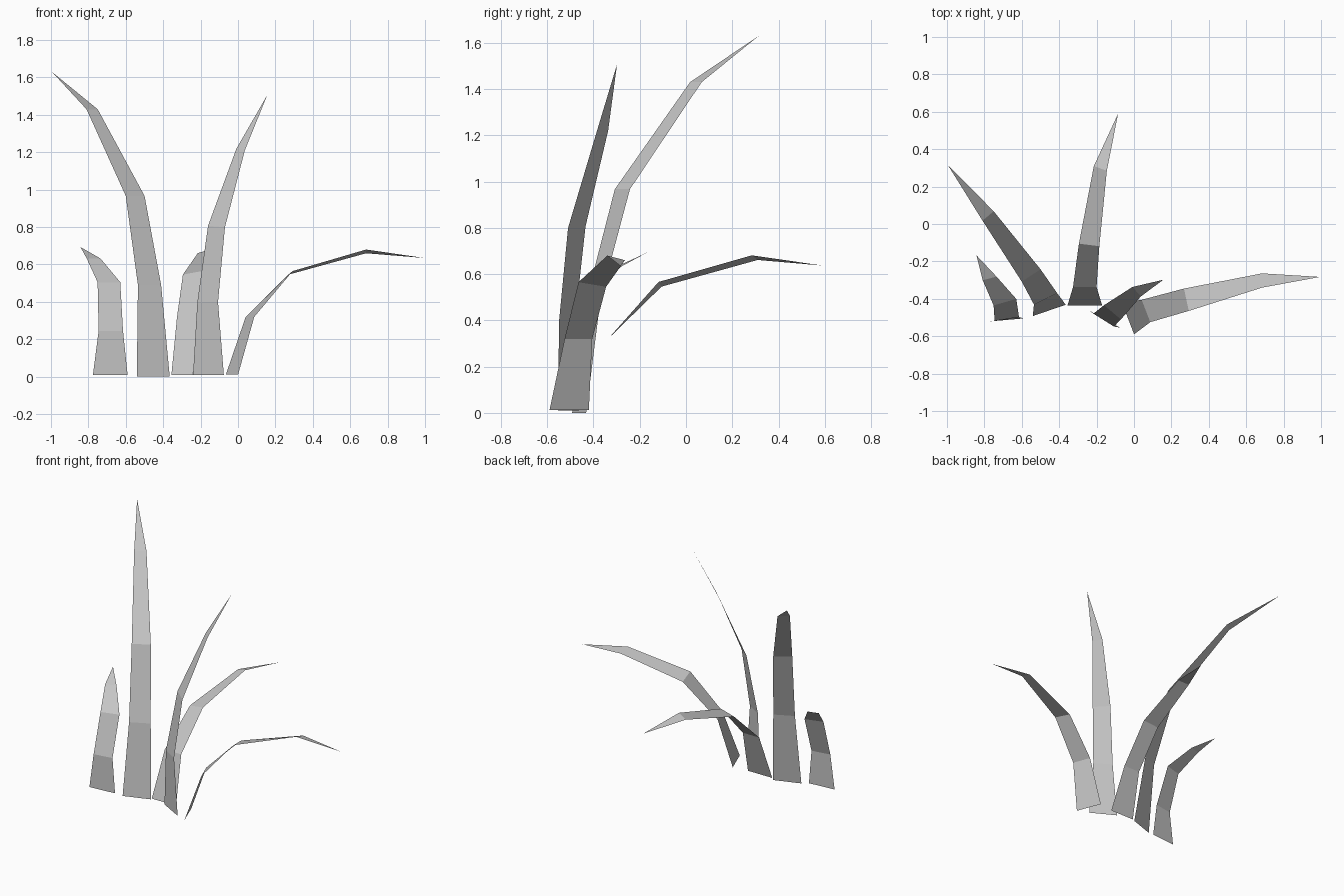
import bpy
import bmesh
from math import cos, sin, radians
from mathutils import Vector

# Remove the default cube only
default_cube = bpy.data.objects.get("Cube")
if default_cube:
    bpy.data.objects.remove(default_cube, do_unlink=True)


def make_material(name, value):
    """Plain flat grey material."""
    colour = (value, value, value, 1.0)
    material = bpy.data.materials.new(name)
    material.use_nodes = True
    material.diffuse_color = colour
    shader = material.node_tree.nodes["Principled BSDF"]
    shader.inputs["Base Color"].default_value = colour
    shader.inputs["Roughness"].default_value = 0.8
    return material


def make_blade(name, sections, tip, material, tilt=0.0):
    """Flat tapering ribbon: each section is (centre, half width, yaw in degrees).

    The upper half of the blade may roll slightly: tilt raises its right edge."""
    bm = bmesh.new()
    previous = None
    for index, (centre, half_width, yaw) in enumerate(sections):
        angle = radians(yaw)
        roll = tilt if index > 1 else 0.0
        across = Vector((cos(angle) * half_width, sin(angle) * half_width, roll))
        middle = Vector(centre)
        pair = (bm.verts.new(middle - across), bm.verts.new(middle + across))
        if previous:
            bm.faces.new((previous[0], previous[1], pair[1], pair[0]))
        previous = pair
    # Close the ribbon with a pointed end
    bm.faces.new((previous[0], previous[1], bm.verts.new(tip)))

    mesh = bpy.data.meshes.new(name)
    bm.to_mesh(mesh)
    bm.free()
    mesh.materials.append(material)
    blade = bpy.data.objects.new(name, mesh)
    bpy.context.scene.collection.objects.link(blade)
    return blade


grey = make_material("leaf grey", 0.56)

# Tallest blade, sweeping to the right and back
make_blade("tall_right_blade", [
    ((-0.453, -0.462, 0.0), 0.093, 19),
    ((-0.473, -0.4, 0.49), 0.069, 26),
    ((-0.55, -0.275, 0.967), 0.06, 33),
    ((-0.78, 0.043, 1.43), 0.039, 40),
], (-0.995, 0.315, 1.63), grey)

# Upright blade in the middle
make_blade("tall_middle_blade", [
    ((-0.158, -0.508, 0.01), 0.094, -29),
    ((-0.162, -0.514, 0.4), 0.065, -32),
    ((-0.115, -0.472, 0.803), 0.059, -40),
    ((0.014, -0.362, 1.215), 0.034, -48),
], (0.157, -0.298, 1.507), grey, tilt=-0.004)

# Long blade arching to the back
make_blade("back_arching_blade", [
    ((-0.263, -0.437, 0.01), 0.093, 0),
    ((-0.263, -0.337, 0.32), 0.063, 0),
    ((-0.24, -0.112, 0.556), 0.055, -7),
    ((-0.18, 0.297, 0.671), 0.037, -20),
], (-0.085, 0.59, 0.637), grey, tilt=0.01)

# Long blade arching to the left
make_blade("left_arching_blade", [
    ((-0.032, -0.505, 0.012), 0.091, -69),
    ((0.064, -0.465, 0.32), 0.064, -69),
    ((0.28, -0.405, 0.555), 0.061, -78),
    ((0.685, -0.302, 0.67), 0.038, -90),
], (0.995, -0.283, 0.635), grey, tilt=0.01)

# Short blade at the far right
make_blade("short_right_blade", [
    ((-0.683, -0.513, 0.01), 0.093, 5),
    ((-0.68, -0.508, 0.245), 0.066, 9),
    ((-0.69, -0.418, 0.505), 0.063, 16),
    ((-0.772, -0.291, 0.632), 0.038, 15),
], (-0.842, -0.168, 0.693), grey)
